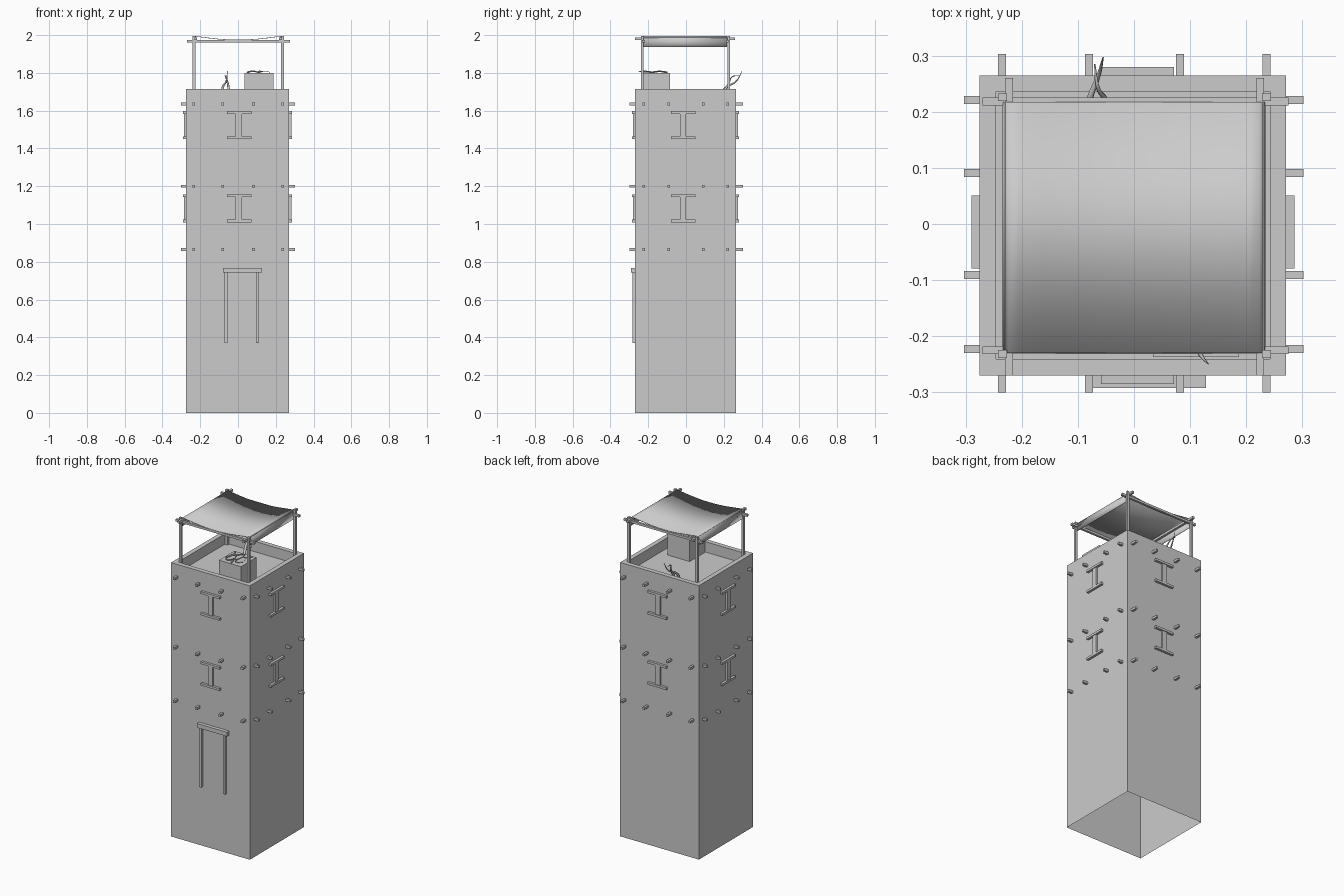
import bpy, bmesh
from mathutils import Vector

cube = bpy.data.objects.get("Cube")
if cube:
    bpy.data.objects.remove(cube, do_unlink=True)

GREY = (0.6, 0.6, 0.6, 1)
stone = bpy.data.materials.new("plain_grey")
stone.use_nodes = True
stone.diffuse_color = GREY
stone.node_tree.nodes["Principled BSDF"].inputs["Base Color"].default_value = GREY


def add_mesh(name, bm):
    mesh = bpy.data.meshes.new(name)
    bm.to_mesh(mesh)
    bm.free()
    mesh.materials.append(stone)
    obj = bpy.data.objects.new(name, mesh)
    bpy.context.collection.objects.link(obj)
    return obj


def box(name, lo, hi):
    bm = bmesh.new()
    bmesh.ops.create_cube(bm, size=1)
    lo, hi = Vector(lo), Vector(hi)
    for v in bm.verts:
        v.co = (lo + hi) / 2 + v.co * (hi - lo)
    return add_mesh(name, bm)


def twig(name, points, radius, tip=0.15):
    curve = bpy.data.curves.new(name, "CURVE")
    curve.dimensions = "3D"
    curve.bevel_depth = radius
    curve.bevel_resolution = 1
    curve.resolution_u = 5
    curve.use_fill_caps = True
    spline = curve.splines.new("BEZIER")
    spline.bezier_points.add(len(points) - 1)
    for i, (p, co) in enumerate(zip(spline.bezier_points, points)):
        p.co = co
        p.handle_left_type = p.handle_right_type = "AUTO"
        p.radius = 1 - (1 - tip) * i / (len(points) - 1)
    curve.materials.append(stone)
    bpy.context.collection.objects.link(bpy.data.objects.new(name, curve))


X0, X1, Y0, Y1 = -0.275, 0.271, -0.27, 0.265
TOP, FLOOR, RIM = 1.715, 1.65, 0.029


# Tower shell: open underneath, with parapet rim and sunken roof floor
def ring(bm, inset, z):
    a, b, c, d = X0 + inset, X1 - inset, Y0 + inset, Y1 - inset
    return [bm.verts.new((x, y, z)) for x, y in ((a, c), (b, c), (b, d), (a, d))]


bm = bmesh.new()
rings = [ring(bm, 0, 0), ring(bm, 0, TOP), ring(bm, RIM, TOP), ring(bm, RIM, FLOOR)]
for low, high in zip(rings, rings[1:]):
    for i in range(4):
        j = (i + 1) % 4
        bm.faces.new((low[i], low[j], high[j], high[i]))
bm.faces.new(rings[-1])
add_mesh("tower_shell", bm)

# Floor beams whose ends poke through the walls
H = 0.007
for z in (0.865, 1.2, 1.635):
    for x in (-0.235, -0.08, 0.082, 0.236):
        box("floor_beam_lengthwise", (x - H, -0.3, z - H), (x + H, 0.303, z + H))
    for y in (-0.223, -0.091, 0.091, 0.221):
        box("floor_beam_crosswise", (-0.303, y - H, z - H), (0.302, y + H, z + H))


# Slit windows: head, sill and upright on every wall
def wall_plate(name, side, a, b, z0, z1, depth):
    if side in "fb":
        y, out = (Y0, -depth) if side == "f" else (Y1, depth)
        box(name, (a, min(y, y + out), z0), (b, max(y, y + out), z1))
    else:
        x, out = (X0, -depth) if side == "r" else (X1, depth)
        box(name, (min(x, x + out), a, z0), (max(x, x + out), b, z1))


for side in "fblr":
    mid = 0.006 if side in "fb" else -0.014
    for low in (1.016, 1.456):
        for z in (low, low + 0.134):
            wall_plate("window_bar", side, mid - 0.065, mid + 0.065, z - H, z + H, 0.015)
        wall_plate("window_upright", side, mid - 0.018, mid + 0.014,
                   low + H, low + 0.134 - H, 0.011)

# Door frame
wall_plate("door_lintel", "f", -0.08, 0.128, 0.742, 0.768, 0.022)
for x in (-0.063, 0.102):
    wall_plate("door_post", "f", x - 0.008, x + 0.008, 0.37, 0.742, 0.014)

# Canopy posts and rails
for x in (-0.234, 0.236):
    for y in (-0.232, 0.226):
        box("canopy_post", (x - 0.008, y - 0.007, FLOOR), (x + 0.008, y + 0.007, 1.995))
for y in (-0.225, 0.218):
    box("canopy_rail_crosswise", (-0.27, y - H, 1.96), (0.275, y + H, 1.974))
for x in (-0.223, 0.225):
    box("canopy_rail_lengthwise", (x - H, -0.27, 1.974), (x + H, 0.26, 1.988))

# Sagging canopy cloth, hanging over the side rails
half = [(0.234, 1.936), (0.234, 1.965), (0.232, 1.985), (0.224, 1.994), (0.205, 1.993),
        (0.16, 1.987), (0.1, 1.98), (0.04, 1.976)]
profile = [(-x, z) for x, z in half] + [(x, z) for x, z in reversed(half)]
bm = bmesh.new()
rows = [[bm.verts.new((x, y, z)) for x, z in profile] for y in (-0.23, 0.217)]
for i in range(len(profile) - 1):
    bm.faces.new((rows[0][i], rows[0][i + 1], rows[1][i + 1], rows[1][i])).smooth = True
cloth = add_mesh("canopy_cloth", bm)
solid = cloth.modifiers.new("Thickness", "SOLIDIFY")
solid.thickness = 0.003

# Crate on the roof with loose twigs lying on it
box("roof_crate", (0.034, -0.237, FLOOR), (0.187, -0.085, 1.8))
for k in range(3):
    y = -0.2 + 0.04 * k
    twig("crate_twig", [(0.05 + 0.03 * i, y + 0.02 * (-1) ** (i + k), 1.803 + 0.006 * (i % 2))
                        for i in range(5)], 0.005)
twig("crate_twig_spike", [(0.11, -0.21, 1.806), (0.12, -0.235, 1.808), (0.133, -0.25, 1.806)], 0.006)

# Bent branch leaning over the rear parapet
twig("leaning_branch", [(-0.065, 0.15, FLOOR), (-0.08, 0.215, 1.725), (-0.063, 0.265, 1.755),
                        (-0.055, 0.297, 1.81)], 0.009)
twig("leaning_branch_fork", [(-0.05, 0.19, 1.69), (-0.052, 0.222, 1.735), (-0.065, 0.245, 1.78),
                             (-0.07, 0.285, 1.785)], 0.008)
